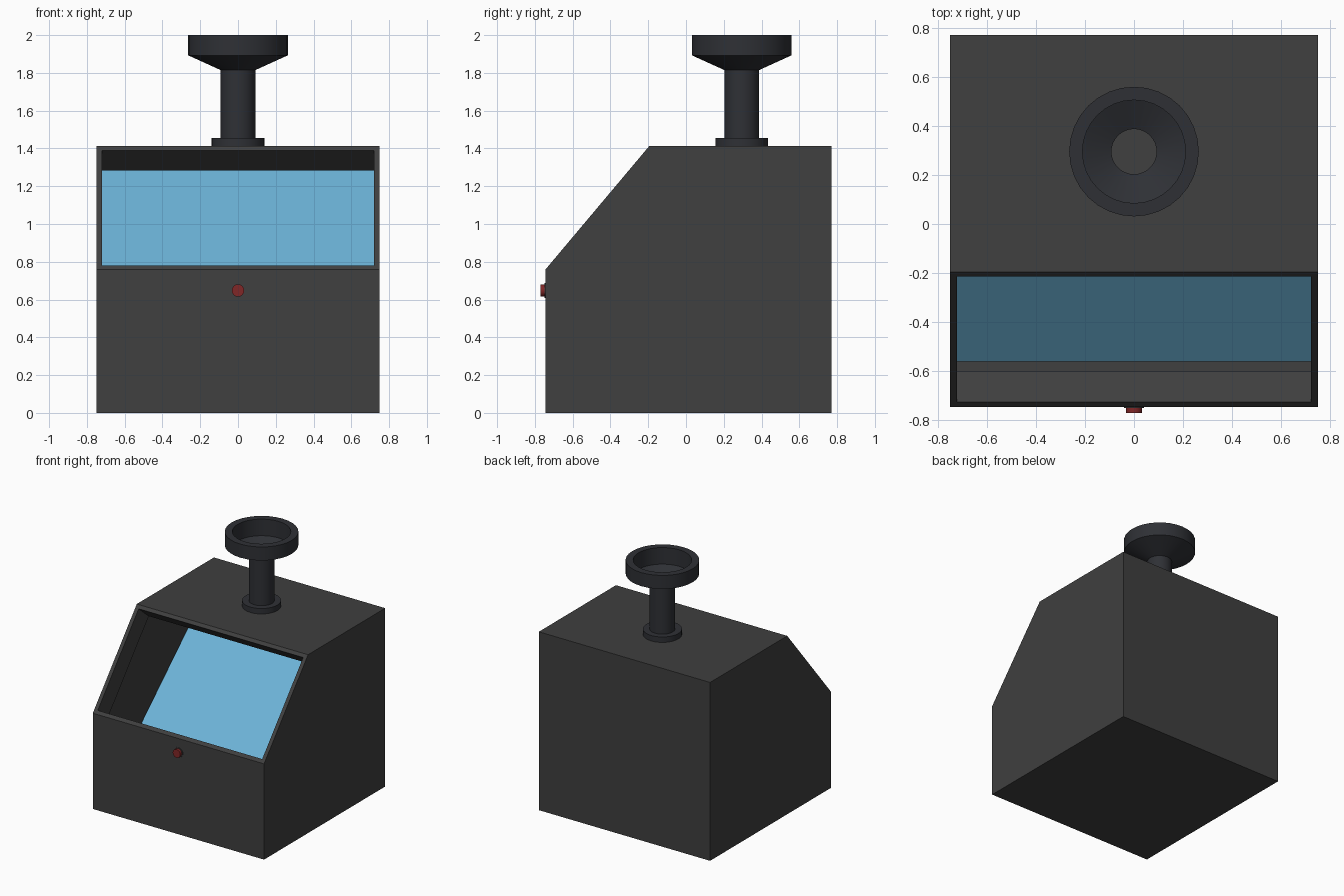
import bpy, bmesh
from math import radians
from mathutils import Matrix, Vector

if "Cube" in bpy.data.objects:
    bpy.data.objects.remove(bpy.data.objects["Cube"])


def material(name, rgb):
    m = bpy.data.materials.new(name)
    m.diffuse_color = (*rgb, 1)
    m.use_nodes = True
    m.node_tree.nodes["Principled BSDF"].inputs["Base Color"].default_value = m.diffuse_color
    return m


def finish(name, bm, mat, smooth=False):
    mesh = bpy.data.meshes.new(name)
    bmesh.ops.recalc_face_normals(bm, faces=bm.faces)
    bm.to_mesh(mesh)
    bm.free()
    ob = bpy.data.objects.new(name, mesh)
    bpy.context.collection.objects.link(ob)
    mesh.materials.append(mat)
    if smooth:
        bpy.ops.object.select_all(action='DESELECT')
        bpy.context.view_layer.objects.active = ob
        ob.select_set(True)
        bpy.ops.object.shade_smooth_by_angle(angle=radians(25))
    return ob


def lathe(name, profile, mat, matrix, sides=32):
    """Spin a (radius, height) profile around the local z axis."""
    bm = bmesh.new()
    verts = [bm.verts.new((r, 0, z)) for r, z in profile]
    edges = [bm.edges.new(pair) for pair in zip(verts, verts[1:])]
    bmesh.ops.spin(bm, geom=verts + edges, axis=(0, 0, 1), cent=(0, 0, 0),
                   angle=radians(360), steps=sides)
    bmesh.ops.remove_doubles(bm, verts=bm.verts, dist=1e-4)
    bmesh.ops.transform(bm, matrix=matrix, verts=bm.verts)
    return finish(name, bm, mat, smooth=True)


casing = material("casing_grey", (0.05, 0.05, 0.05))
dark = material("dark_metal", (0.028, 0.03, 0.036))
blue = material("screen_blue", (0.15, 0.45, 0.68))
red = material("button_red", (0.22, 0.02, 0.02))

# Casing: side profile extruded across x
profile = [(-0.745, 0), (0.77, 0), (0.77, 1.412), (-0.195, 1.412), (-0.745, 0.758)]
bm = bmesh.new()
side = bm.faces.new([bm.verts.new((-0.75, y, z)) for y, z in profile])
ext = bmesh.ops.extrude_face_region(bm, geom=[side], use_keep_orig=True)
bmesh.ops.translate(bm, vec=(1.5, 0, 0),
                    verts=[g for g in ext["geom"] if isinstance(g, bmesh.types.BMVert)])
bmesh.ops.recalc_face_normals(bm, faces=bm.faces)

# Window in the sloped face: inset frame, opened, with a lip folded inwards
slope = next(f for f in bm.faces if f.normal.y < -0.3 and f.normal.z > 0.3)
inward = -slope.normal.copy()
bmesh.ops.inset_individual(bm, faces=[slope], thickness=0.042)
rim = list(slope.edges)
bmesh.ops.delete(bm, geom=[slope], context='FACES_ONLY')
lip = bmesh.ops.extrude_edge_only(bm, edges=rim)
bmesh.ops.translate(bm, vec=inward * 0.165,
                    verts=[g for g in lip["geom"] if isinstance(g, bmesh.types.BMVert)])
finish("casing", bm, casing)

# Screen: reclined panel deep inside the casing
bm = bmesh.new()
bm.faces.new([bm.verts.new(p) for p in
              [(-0.735, -0.56, 0.095), (0.735, -0.56, 0.095),
               (0.735, 0.765, 1.30), (-0.735, 0.765, 1.30)]])
finish("screen", bm, blue)

# Funnel on top: flange, tube, flared cup with a thick rim, open inside
lathe("top_funnel",
      [(0.14, 1.41), (0.14, 1.455), (0.092, 1.455), (0.092, 1.815),
       (0.264, 1.893), (0.264, 2.0), (0.21, 2.0), (0.21, 1.869)],
      dark, Matrix.Translation((0, 0.295, 0)))

# Front button and its thin collar
to_front = Matrix.Translation((0, -0.745, 0.648)) @ Matrix.Rotation(radians(90), 4, 'X')
lathe("button_collar", [(0.04, -0.002), (0.04, 0.004), (0.03, 0.004)], casing, to_front, 16)
lathe("button", [(0.033, 0), (0.033, 0.025), (0, 0.025)], red, to_front, 16)
